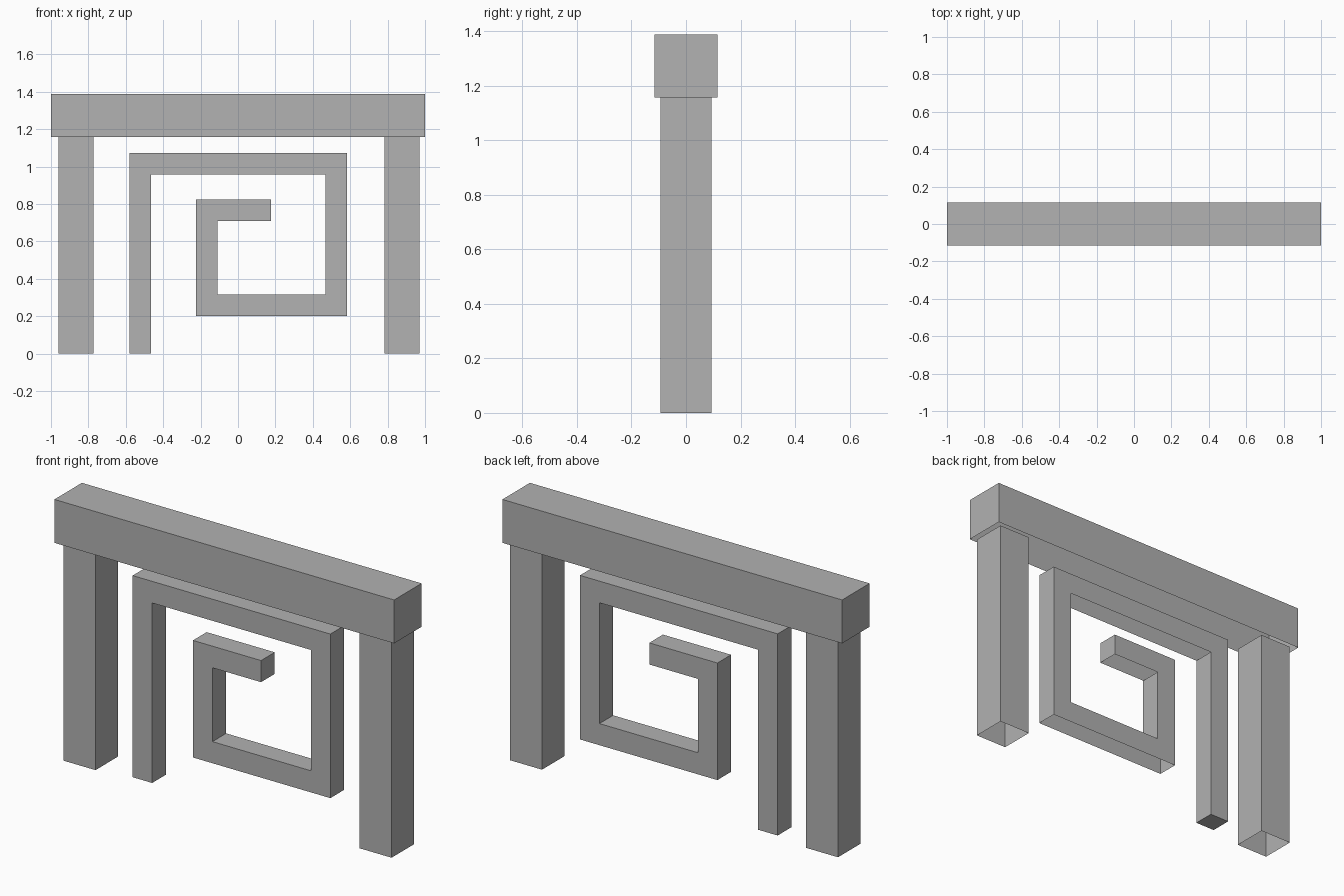
import bpy
import bmesh
from mathutils import Vector

cube = bpy.data.objects.get("Cube")
if cube:
    bpy.data.objects.remove(cube, do_unlink=True)

# Single plain grey
grey = bpy.data.materials.new("plain_grey")
grey.use_nodes = True
colour = (0.445, 0.445, 0.445, 1.0)
grey.diffuse_color = colour
grey.node_tree.nodes["Principled BSDF"].inputs["Base Color"].default_value = colour


def extrude_part(name, outline, depth, keep_below=None):
    """Extrude an x-z outline along y, centred on y = 0, leaving undersides open.
    Undersides lower than keep_below stay closed."""
    bm = bmesh.new()
    front = bm.faces.new([bm.verts.new((x, -depth / 2, z)) for x, z in outline])
    back = bmesh.ops.extrude_face_region(bm, geom=[front], use_keep_orig=True)
    moved = [v for v in back["geom"] if isinstance(v, bmesh.types.BMVert)]
    bmesh.ops.translate(bm, verts=moved, vec=Vector((0, depth, 0)))
    bmesh.ops.recalc_face_normals(bm, faces=bm.faces)
    undersides = [f for f in bm.faces if f.normal.z < -0.9
                  and (keep_below is None or f.calc_center_median().z > keep_below)]
    bmesh.ops.delete(bm, geom=undersides, context='FACES')
    mesh = bpy.data.meshes.new(name)
    bm.to_mesh(mesh)
    bm.free()
    mesh.materials.append(grey)
    obj = bpy.data.objects.new(name, mesh)
    bpy.context.collection.objects.link(obj)
    return obj


def rectangle(x0, x1, z0, z1):
    return [(x0, z0), (x1, z0), (x1, z1), (x0, z1)]


BEAM_Z, TOP = 1.157, 1.388

# Lintel beam and the two posts under it
extrude_part("top_beam", rectangle(-1, 1, BEAM_Z, TOP), TOP - BEAM_Z)
for name, x in (("right_post", -0.867), ("left_post", 0.876)):
    extrude_part(name, rectangle(x - 0.094, x + 0.094, 0, BEAM_Z), 0.188)

# Square spiral: outer path from the foot inwards, then back along the inside
W = 0.115
outer = [(-0.58, 0), (-0.58, 1.073), (0.584, 1.073), (0.584, 0.2),
         (-0.225, 0.2), (-0.225, 0.823), (0.176, 0.823)]
inner = [(0.176, 0.823 - W), (-0.225 + W, 0.823 - W), (-0.225 + W, 0.2 + W),
         (0.584 - W, 0.2 + W), (0.584 - W, 1.073 - W),
         (-0.58 + W, 1.073 - W), (-0.58 + W, 0)]
extrude_part("square_spiral", outer + inner, W, keep_below=0.1)
